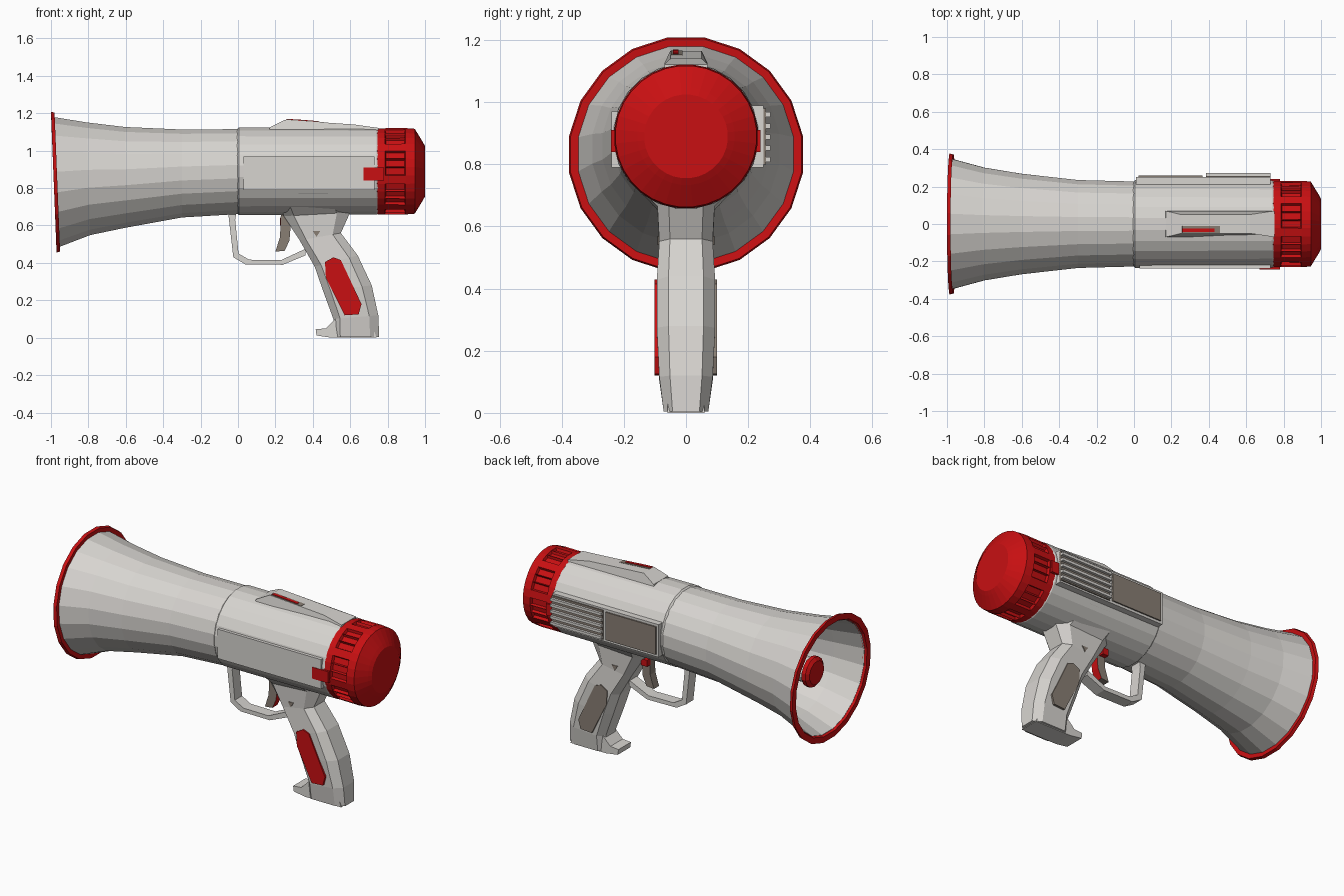
import bpy, bmesh, math


def material(name, rgb):
    m = bpy.data.materials.new(name)
    m.diffuse_color = (*rgb, 1)
    return m


GREY = material("light_grey", (0.68, 0.66, 0.63))
RED = material("red", (0.58, 0.005, 0.006))
BROWN = material("taupe", (0.25, 0.21, 0.175))


def finish(name, bm, *mats):
    bmesh.ops.recalc_face_normals(bm, faces=bm.faces)
    me = bpy.data.meshes.new(name)
    bm.to_mesh(me)
    bm.free()
    for m in mats:
        me.materials.append(m)
    ob = bpy.data.objects.new(name, me)
    bpy.context.collection.objects.link(ob)
    return ob


def skin(rings, loop=False):
    """Bridge rings of points; cap both ends, or close into a loop."""
    bm = bmesh.new()
    vs = [[bm.verts.new(p) for p in r] for r in rings]
    n = len(vs[0])
    pairs = list(zip(vs, vs[1:])) + ([(vs[-1], vs[0])] if loop else [])
    for a, b in pairs:
        for i in range(n):
            j = (i + 1) % n
            bm.faces.new((a[i], a[j], b[j], b[i]))
    if not loop:
        bm.faces.new(vs[0])
        bm.faces.new(vs[-1])
    return bm


def tube(stations, n=20, loop=False):
    """Stations along x: (x, centre z, radius, lean of the ring)."""
    rings = []
    for x, cz, r, lean in stations:
        ring = []
        for i in range(n):
            a = 2 * math.pi * (i + 0.5) / n
            ring.append((x - lean * math.sin(a), r * math.cos(a), cz + r * math.sin(a)))
        rings.append(ring)
    return skin(rings, loop)


def prism(name, pts, y0, y1, *mats):
    """Side profile in x, z extruded from y0 to y1."""
    bm = skin([[(x, y, z) for x, z in pts] for y in (y0, y1)])
    return finish(name, bm, *mats)


def box(name, x0, x1, y0, y1, z0, z1, mat):
    return prism(name, [(x0, z0), (x1, z0), (x1, z1), (x0, z1)], y0, y1, mat)


# Horn: hollow flared shell
outer = [(0.0, 0.888, 0.23, 0), (-0.3, 0.878, 0.238, 0), (-0.6, 0.858, 0.272, 0.005),
         (-0.8, 0.850, 0.305, 0.01), (-0.972, 0.832, 0.352, 0.014)]
inner = [(x, z, r - 0.015, l) for x, z, r, l in reversed(outer[1:])]
finish("horn", tube(outer + inner), GREY)

# Red rim around the mouth
rim = [(-0.968, 0.832, 0.35, 0.014), (-0.966, 0.832, 0.376, 0.015),
       (-0.985, 0.832, 0.381, 0.015), (-0.985, 0.832, 0.345, 0.014),
       (-0.965, 0.832, 0.335, 0.014)]
finish("horn_rim", tube(rim, loop=True), RED)

# Inner reflector stem and its red disc
finish("reflector_stem", tube([(-0.3, 0.87, 0.11, 0), (-0.86, 0.84, 0.07, 0)], 14), GREY)
finish("reflector_disc", tube([(-0.845, 0.84, 0.09, 0), (-0.87, 0.84, 0.09, 0),
                               (-0.885, 0.84, 0.07, 0)], 14), RED)

# Body barrel with a shallow seam at the horn joint
finish("body", tube([(-0.01, 0.89, 0.222, 0), (0.005, 0.89, 0.236, 0),
                     (0.74, 0.89, 0.234, 0), (0.765, 0.89, 0.222, 0)], 24), GREY)
box("near_side_panel", 0.03, 0.73, -0.239, -0.1, 0.79, 0.97, GREY)

# Battery housing on the far side: plain cover and ribbed cover
box("far_side_housing", 0.01, 0.73, 0.1, 0.25, 0.79, 0.99, GREY)
box("plain_cover", 0.025, 0.365, 0.24, 0.258, 0.805, 0.975, BROWN)
box("ribbed_cover", 0.385, 0.73, 0.24, 0.257, 0.8, 0.98, BROWN)
for i in range(5):
    z = 0.808 + i * 0.036
    box(f"cover_rib_{i + 1}", 0.385, 0.73, 0.24, 0.272, z, z + 0.016, GREY)

# Raised top hump with the switch
hump = prism("top_hump", [(0.16, 1.06), (0.17, 1.125), (0.25, 1.165), (0.33, 1.16),
                          (0.62, 1.14), (0.75, 1.122), (0.75, 1.06)], -0.07, 0.07, GREY)
for v in hump.data.vertices:
    if v.co.z > 1.13:
        v.co.y *= 0.72
prism("switch_recess", [(0.23, 1.145), (0.26, 1.167), (0.33, 1.162), (0.46, 1.153),
                        (0.46, 1.14)], -0.048, -0.012, BROWN)
prism("switch_slider", [(0.24, 1.145), (0.26, 1.17), (0.33, 1.166), (0.43, 1.158),
                        (0.43, 1.14)], -0.042, -0.024, RED)

# Rear cap: slotted grip band and domed end
N = 32
bm = tube([(0.735, 0.89, 0.215, 0), (0.745, 0.89, 0.231, 0), (0.785, 0.89, 0.231, 0),
           (0.895, 0.89, 0.232, 0), (0.945, 0.89, 0.228, 0), (0.988, 0.89, 0.157, 0),
           (1.0, 0.89, 0.135, 0)], N)
bm.faces.ensure_lookup_table()
bmesh.ops.recalc_face_normals(bm, faces=bm.faces)
slots = [bm.faces[2 * N + i] for i in range(N) if i % 4 != 0]
bmesh.ops.inset_individual(bm, faces=slots, thickness=0.008, depth=-0.016)
finish("rear_cap", bm, RED)
for side, y in (("near", -0.242), ("far", 0.15)):
    box(f"cap_clip_{side}", 0.67, 0.78, y, y + 0.09, 0.84, 0.91, RED)

# Pistol handle: eight-sided section between front and back edges
SECTION = [(0, 0.55), (0.15, 1), (0.8, 1), (1, 0.6), (1, -0.6), (0.8, -1), (0.15, -1), (0, -0.55)]
stations = [((0.20, 0.77), (0.55, 0.77), 0.20), ((0.245, 0.65), (0.60, 0.67), 0.092),
            ((0.33, 0.52), (0.55, 0.56), 0.086), ((0.41, 0.38), (0.64, 0.44), 0.094),
            ((0.455, 0.25), (0.715, 0.28), 0.094), ((0.51, 0.10), (0.75, 0.12), 0.086),
            ((0.51, 0.005), (0.755, 0.005), 0.072)]
rings = [[(f[0] + (b[0] - f[0]) * t, w * k, f[1] + (b[1] - f[1]) * t) for t, k in SECTION]
         for f, b, w in stations]
finish("handle", skin(rings), GREY)
prism("handle_toe", [(0.42, 0.012), (0.415, 0.045), (0.47, 0.05), (0.52, 0.10),
                     (0.72, 0.06), (0.74, 0.0), (0.5, 0.0)], -0.06, 0.06, GREY)

# Grip plates: red on the near side, taupe on the far side
GRIP = [(0.465, 0.405), (0.51, 0.43), (0.55, 0.415), (0.66, 0.18), (0.645, 0.125),
        (0.57, 0.12), (0.47, 0.32)]
prism("grip_plate_near", GRIP, -0.102, -0.08, RED)
prism("grip_plate_far", GRIP, 0.08, 0.099, BROWN)
for side, y in (("near", -0.091), ("far", 0.083)):
    prism(f"handle_notch_{side}", [(0.40, 0.57), (0.44, 0.57), (0.42, 0.54)], y, y + 0.008, BROWN)

# Trigger guard and trigger
prism("trigger_guard", [(-0.055, 0.69), (-0.025, 0.43), (0.04, 0.392), (0.24, 0.39),
                        (0.36, 0.44), (0.36, 0.475), (0.23, 0.415), (0.06, 0.417),
                        (0.003, 0.45), (-0.015, 0.63), (-0.005, 0.69)], -0.035, 0.035, GREY)
trigger = prism("trigger", [(0.23, 0.69), (0.29, 0.69), (0.275, 0.52), (0.25, 0.465),
                            (0.2, 0.46), (0.225, 0.54)], -0.025, 0.025, BROWN, RED)
for p in trigger.data.polygons:
    p.material_index = 1 if p.normal.x > 0.4 else 0
box("trigger_lock", 0.225, 0.265, 0.02, 0.055, 0.60, 0.64, RED)
